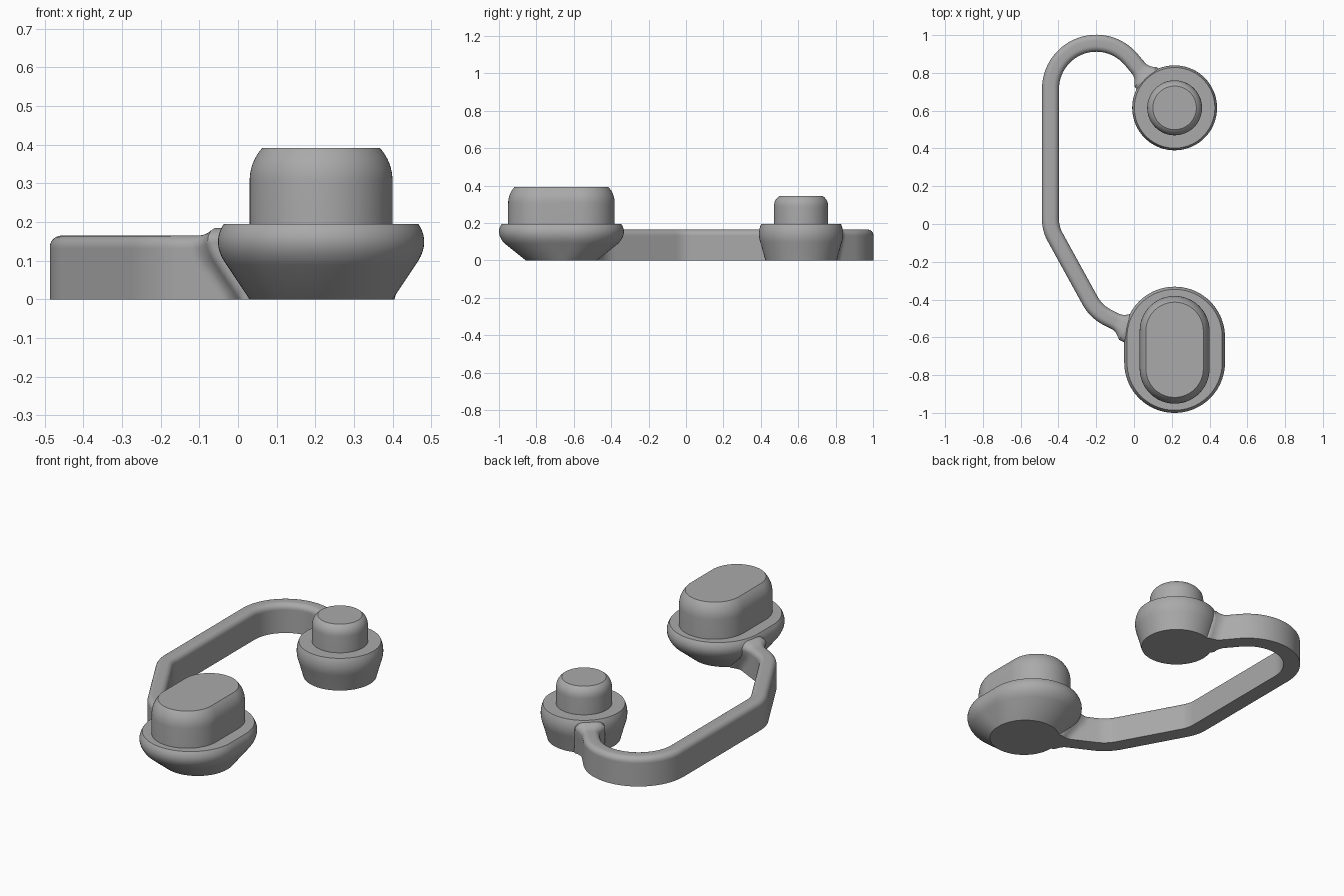
import bpy
import bmesh
import math
from mathutils import Vector

if "Cube" in bpy.data.objects:
    bpy.data.objects.remove(bpy.data.objects["Cube"], do_unlink=True)

grey = bpy.data.materials.new("rubber grey")
grey.use_nodes = True
grey.diffuse_color = (0.4, 0.4, 0.4, 1)
grey.node_tree.nodes["Principled BSDF"].inputs["Base Color"].default_value = (0.4, 0.4, 0.4, 1)


def bend(a, b, c, steps):
    """Smooth curve from a to c, pulled towards b."""
    a, b, c = Vector(a), Vector(b), Vector(c)
    return [a.lerp(b, i / steps).lerp(b.lerp(c, i / steps), i / steps)
            for i in range(steps + 1)]


def loft(name, rings):
    """Skin a list of closed rings and cap both ends."""
    bm = bmesh.new()
    loops = [[bm.verts.new(p) for p in ring] for ring in rings]
    n = len(loops[0])
    for a, b in zip(loops, loops[1:]):
        for i in range(n):
            j = (i + 1) % n
            bm.faces.new((a[i], a[j], b[j], b[i]))
    bm.faces.new(loops[0])
    bm.faces.new(loops[-1])
    bmesh.ops.recalc_face_normals(bm, faces=bm.faces)
    mesh = bpy.data.meshes.new(name)
    bm.to_mesh(mesh)
    bm.free()
    mesh.materials.append(grey)
    obj = bpy.data.objects.new(name, mesh)
    bpy.context.collection.objects.link(obj)
    bpy.ops.object.select_all(action='DESELECT')
    obj.select_set(True)
    bpy.context.view_layer.objects.active = obj
    bpy.ops.object.shade_smooth_by_angle(angle=math.radians(32))
    return obj


def capsule(centre, radius, stretch, z, half_steps=36):
    """Circle split in two halves moved apart along y by the stretch."""
    ring = []
    for side in (1, -1):
        for i in range(half_steps + 1):
            a = math.pi * i / half_steps
            ring.append((centre[0] + side * radius * math.cos(a),
                         centre[1] + side * (stretch + radius * math.sin(a)), z))
    return ring


def plug_part(name, centre, profile):
    """Profile points hold radius, stretch and height."""
    return loft(name, [capsule(centre, *p) for p in profile])


# Oval plug
oval = (0.215, -0.666)
oval_flange = [Vector((0.185, 0.005, 0))] + bend(
    (0.245, 0.058, 0.09), (0.285, 0.07, 0.145), (0.252, 0.068, 0.195), 10)
oval_knob = [(0.185, 0.1, 0.18)] + bend(
    (0.185, 0.1, 0.305), (0.185, 0.1, 0.355), (0.152, 0.1, 0.392), 8)
plug_part("oval_plug_flange", oval, oval_flange)
plug_part("oval_plug_knob", oval, oval_knob)

# Round plug, with a hair of stretch so the ring halves stay distinct
tiny = 0.0005
round_centre = (0.215, 0.615)
round_flange = [Vector((0.19, tiny, 0))] + bend(
    (0.215, tiny, 0.09), (0.235, tiny, 0.145), (0.213, tiny, 0.195), 10)
round_knob = [(0.145, tiny, 0.18)] + bend(
    (0.145, tiny, 0.285), (0.145, tiny, 0.325), (0.115, tiny, 0.345), 8)
plug_part("round_plug_flange", round_centre, round_flange)
plug_part("round_plug_knob", round_centre, round_knob)


def gap(p, z):
    """Distance from a strap point to the nearest plug surface at height z."""
    gaps = []
    for centre, profile in ((oval, oval_flange), (round_centre, round_flange)):
        low, high = profile[0], profile[-1]
        for a, b in zip(profile, profile[1:]):
            if a.z <= z <= b.z:
                low, high = a, b
        r, s, _ = low.lerp(high, (z - low.z) / (high.z - low.z))
        dy = max(abs(p.y - centre[1]) - s, 0)
        gaps.append(math.hypot(p.x - centre[0], dy) - r)
    return min(gaps)


def flare(p, z):
    return min(1, max(0, 1 - gap(p, z) / 0.06)) ** 2


# Strap centre line: hooked end, long straight run, two soft bends
path = []
hook, hook_r, hook_end = Vector((-0.2, 0.715)), 0.242, math.radians(40)
path.append(hook + Vector((math.sin(hook_end), -math.cos(hook_end))) * 0.2
            + Vector((math.cos(hook_end), math.sin(hook_end))) * hook_r)
for i in range(41):
    a = hook_end + (math.pi - hook_end) * i / 40
    path.append(hook + hook_r * Vector((math.cos(a), math.sin(a))))
corners = [path[-1], Vector((-0.442, -0.025)), Vector((-0.2, -0.465)), Vector((0.08, -0.605))]
for a, b, c, reach in zip(corners, corners[1:], corners[2:], (0.05, 0.07)):
    path += bend(b + (a - b).normalized() * reach, b,
                 b + (c - b).normalized() * reach, 10)
path.append(corners[-1])

# Even spacing along the centre line
points = []
for a, b in zip(path, path[1:]):
    steps = max(1, round((b - a).length / 0.008))
    points += [a.lerp(b, i / steps) for i in range(steps)]
points.append(path[-1])

# Strap section: flat base, straight sides, rounded upper edges
half, height, rnd = 0.045, 0.165, 0.03
side = [(half, height * 0.8 * i / 8) for i in range(9)]
side += [(half - rnd + rnd * math.cos(a), height - rnd + rnd * math.sin(a))
         for a in (math.pi / 2 * i / 6 for i in range(7))]
section = side + [(-u, z) for u, z in reversed(side)]

rings = []
for i, p in enumerate(points):
    tangent = (points[min(i + 1, len(points) - 1)] - points[max(i - 1, 0)]).normalized()
    normal = Vector((-tangent.y, tangent.x))
    ring = []
    for u, z in section:
        q = p + normal * u * (1 + 0.75 * flare(p, z))
        ring.append((q.x, q.y, z + 0.02 * flare(p, height) * z / height))
    rings.append(ring)
loft("strap", rings)
